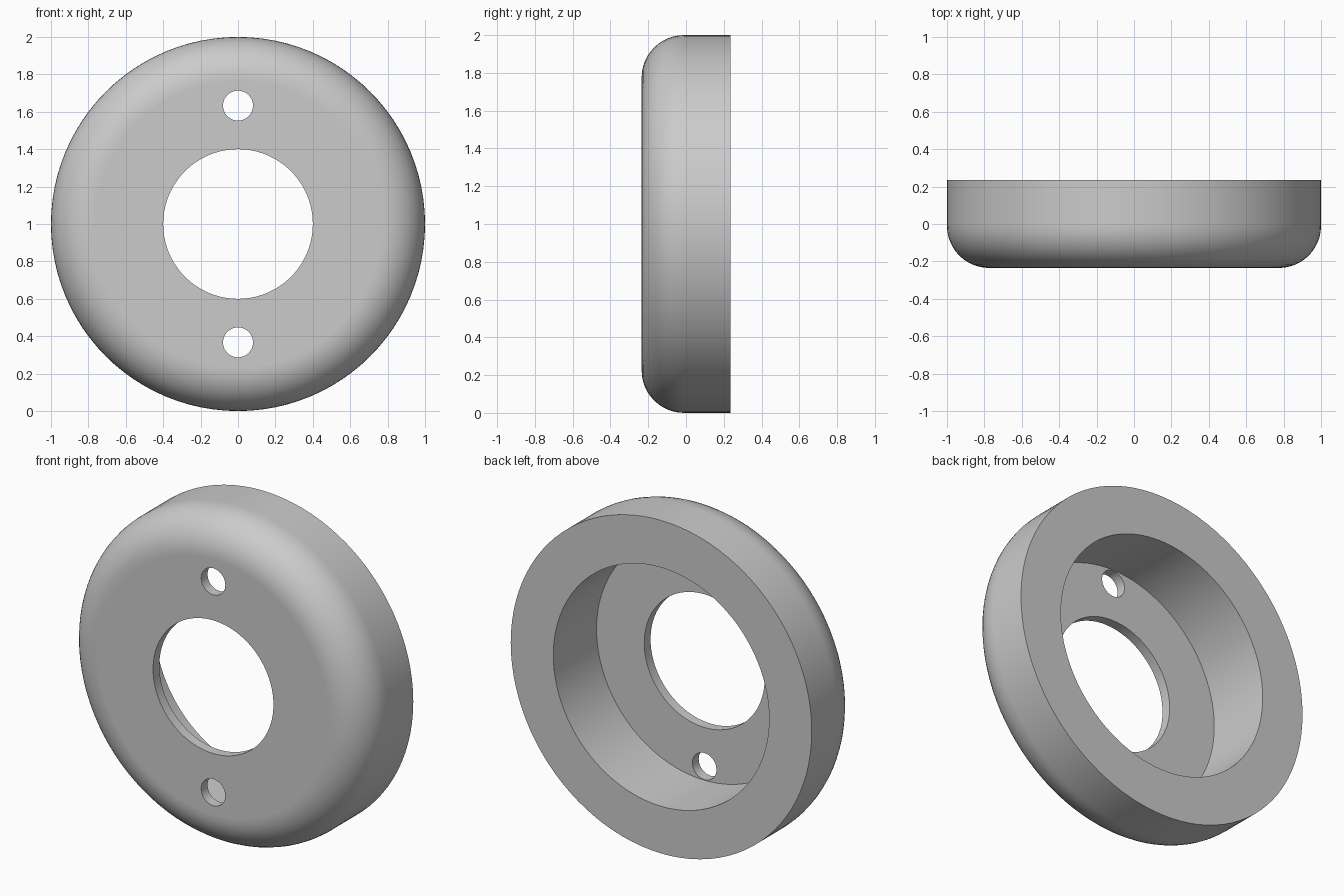
import bpy
import bmesh
from math import sin, cos, pi, radians
from mathutils import Matrix, Vector

cube = bpy.data.objects.get("Cube")
if cube:
    bpy.data.objects.remove(cube, do_unlink=True)

OUTER, BORE, RECESS = 1.0, 0.40, 0.717
FRONT, BACK, FLOOR = -0.235, 0.235, -0.175
FILLET = 0.225
HOLE_RADIUS, HOLE_OFFSET = 0.08, 0.633
CENTRE = Vector((0, 0, 1))

grey = bpy.data.materials.new("plain grey")
grey.use_nodes = True
colour = (0.6, 0.6, 0.6, 1)
grey.diffuse_color = colour
grey.node_tree.nodes["Principled BSDF"].inputs["Base Color"].default_value = colour


def make_object(name, bm):
    bmesh.ops.recalc_face_normals(bm, faces=bm.faces)
    mesh = bpy.data.meshes.new(name)
    bm.to_mesh(mesh)
    bm.free()
    mesh.materials.append(grey)
    obj = bpy.data.objects.new(name, mesh)
    bpy.context.collection.objects.link(obj)
    return obj


# Cup cross-section (radius, y): bore, front face, rounded rim, back, recess
profile = [(BORE, FLOOR), (BORE, FRONT), (OUTER - FILLET - 0.01, FRONT)]
for i in range(13):
    a = pi / 2 * i / 12
    profile.append((OUTER - FILLET + FILLET * sin(a), FRONT + FILLET - FILLET * cos(a)))
profile += [(OUTER, FRONT + FILLET + 0.01), (OUTER, BACK), (RECESS, BACK), (RECESS, FLOOR)]

# Revolve the cross-section about the front-to-back axis
bm = bmesh.new()
verts = [bm.verts.new(CENTRE + Vector((r, y, 0))) for r, y in profile]
edges = [bm.edges.new((v, verts[(i + 1) % len(verts)])) for i, v in enumerate(verts)]
bmesh.ops.spin(bm, geom=verts + edges, cent=CENTRE, axis=(0, 1, 0),
               angle=2 * pi, steps=96, use_merge=True)
bmesh.ops.remove_doubles(bm, verts=bm.verts, dist=0.0001)
cup = make_object("round_cup", bm)

# Cutters for the two screw holes
bm = bmesh.new()
for side in (1, -1):
    place = Matrix.Translation(CENTRE + Vector((0, FRONT, side * HOLE_OFFSET)))
    bmesh.ops.create_cone(bm, cap_ends=True, segments=48, radius1=HOLE_RADIUS,
                          radius2=HOLE_RADIUS, depth=0.3,
                          matrix=place @ Matrix.Rotation(pi / 2, 4, "X"))
cutter = make_object("screw_hole_cutter", bm)
cutter.hide_render = True

cut = cup.modifiers.new("screw_holes", "BOOLEAN")
cut.operation = "DIFFERENCE"
cut.solver = "EXACT"
cut.object = cutter

# Apply the cut, then shade smooth with crisp edges
bpy.ops.object.select_all(action="DESELECT")
cup.select_set(True)
bpy.context.view_layer.objects.active = cup
bpy.ops.object.modifier_apply(modifier=cut.name)
bpy.data.objects.remove(cutter, do_unlink=True)
bpy.ops.object.shade_smooth_by_angle(angle=radians(30))
